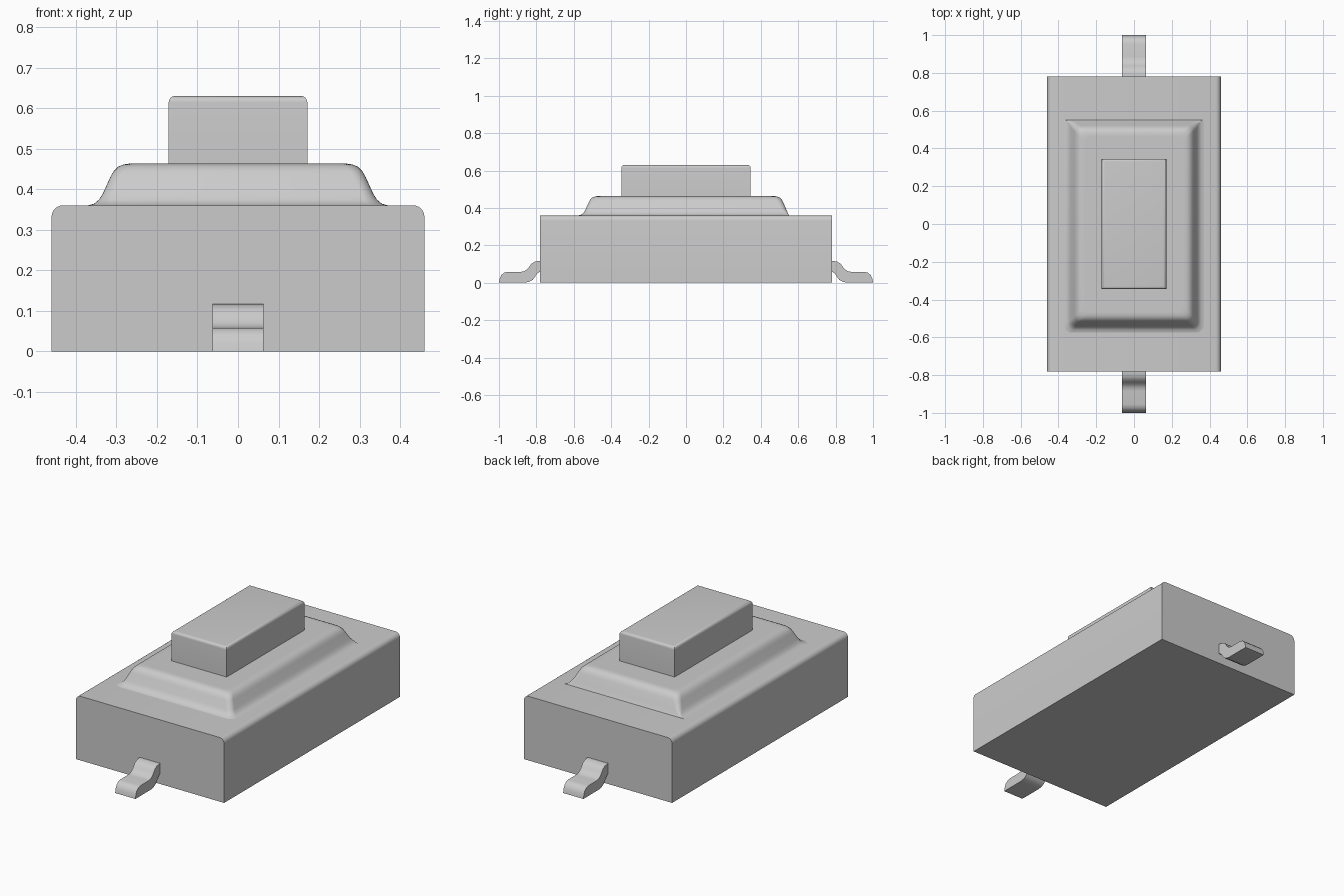
import bpy
import bmesh
from math import sin, cos, pi, radians

if "Cube" in bpy.data.objects:
    bpy.data.objects.remove(bpy.data.objects["Cube"], do_unlink=True)

grey = bpy.data.materials.new("plain grey")
grey.use_nodes = True
grey.diffuse_color = (0.6, 0.6, 0.6, 1)
grey.node_tree.nodes["Principled BSDF"].inputs["Base Color"].default_value = (0.6, 0.6, 0.6, 1)


def finish(name, bm):
    bmesh.ops.recalc_face_normals(bm, faces=bm.faces)
    mesh = bpy.data.meshes.new(name)
    bm.to_mesh(mesh)
    bm.free()
    mesh.materials.append(grey)
    obj = bpy.data.objects.new(name, mesh)
    bpy.context.collection.objects.link(obj)
    bpy.ops.object.select_all(action='DESELECT')
    obj.select_set(True)
    bpy.context.view_layer.objects.active = obj
    bpy.ops.object.shade_smooth_by_angle(angle=radians(32))
    return obj


def rounded_box(name, hx, hy, z0, z1, radius, pick):
    """Box whose top edges chosen by pick(edge direction) are rounded."""
    bm = bmesh.new()
    bmesh.ops.create_cube(bm, size=1)
    for v in bm.verts:
        v.co = (v.co.x * 2 * hx, v.co.y * 2 * hy, z1 if v.co.z > 0 else z0)
    edges = [e for e in bm.edges
             if min(v.co.z for v in e.verts) == max(v.co.z for v in bm.verts)
             and pick(e.verts[0].co - e.verts[1].co)]
    bmesh.ops.bevel(bm, geom=edges, offset=radius, segments=6, profile=0.5, affect='EDGES')
    return finish(name, bm)


# Housing, rounded along its two long top edges
rounded_box("housing", 0.46, 0.78, 0, 0.36, 0.028, lambda d: abs(d.y) > abs(d.x))

# Push button, rounded all round the top
rounded_box("push_button", 0.171, 0.345, 0.45, 0.63, 0.016, lambda d: True)


# Cover: stacked rounded rectangles; the skirt flares except at the back
def ring(bm, hx, z, radius):
    front, back = -(hx + 0.205), min(hx + 0.205, 0.537 + (0.39 - z) * 0.43)
    back_radius = radius if z > 0.4 else 0.03 * (z - 0.36) / 0.04 + 0.002
    verts = []
    corners = [(1, back, 1, back_radius), (-1, back, 1, back_radius),
               (-1, front, -1, radius), (1, front, -1, radius)]
    for i, (sx, y, sy, r) in enumerate(corners):
        for k in range(7):
            a = (i + k / 6) * pi / 2
            verts.append(bm.verts.new((sx * (hx - r) + r * cos(a), y - sy * r + r * sin(a), z)))
    return verts


profile = [(0.37, 0.36), (0.355, 0.364), (0.343, 0.374), (0.333, 0.39), (0.315, 0.43),
           (0.307, 0.444), (0.295, 0.456), (0.282, 0.461), (0.268, 0.463), (0.258, 0.463)]
bm = bmesh.new()
rings = [ring(bm, hx, z, 0.03 + 0.3 * max(0, hx - 0.333)) for hx, z in profile]
for low, high in zip(rings, rings[1:]):
    for i in range(len(low)):
        j = (i + 1) % len(low)
        bm.faces.new((low[i], low[j], high[j], high[i]))
bm.faces.new(rings[-1])
finish("cover", bm)

# Gull-wing terminals at both ends
upper = [(1, 0), (0.996, 0.022), (0.988, 0.04), (0.974, 0.053), (0.955, 0.058),
         (0.885, 0.058), (0.866, 0.061), (0.85, 0.071), (0.838, 0.086),
         (0.826, 0.102), (0.81, 0.112), (0.79, 0.116), (0.77, 0.116)]
lower = [(0.77, 0.058), (0.785, 0.057), (0.797, 0.048), (0.807, 0.032),
         (0.82, 0.015), (0.84, 0.004), (0.865, 0)]
for name, side in (("front_terminal", -1), ("back_terminal", 1)):
    bm = bmesh.new()
    face = bm.faces.new([bm.verts.new((-0.063, side * y, z)) for y, z in upper + lower])
    out = bmesh.ops.extrude_face_region(bm, geom=[face], use_keep_orig=True)
    moved = [g for g in out["geom"] if isinstance(g, bmesh.types.BMVert)]
    bmesh.ops.translate(bm, verts=moved, vec=(0.126, 0, 0))
    finish(name, bm)
